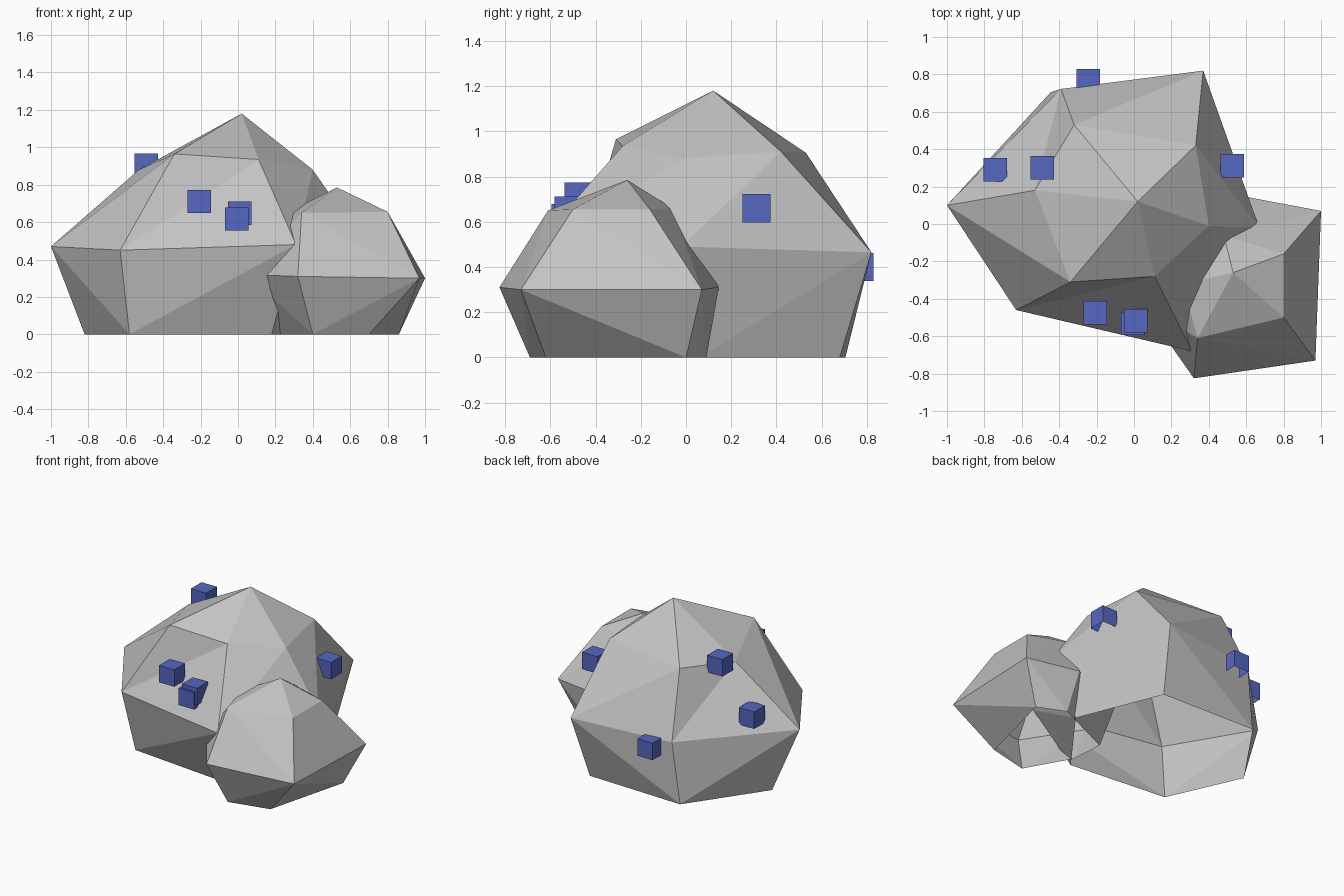
import bpy, bmesh

if "Cube" in bpy.data.objects:
    bpy.data.objects.remove(bpy.data.objects["Cube"])


def material(name, rgb):
    m = bpy.data.materials.new(name)
    m.diffuse_color = (*rgb, 1)
    m.use_nodes = True
    m.node_tree.nodes["Principled BSDF"].inputs["Base Color"].default_value = m.diffuse_color
    return m


stone = material("grey stone", (0.55, 0.55, 0.55))
ore = material("blue ore", (0.09, 0.135, 0.53))


def finish(name, bm, mat):
    me = bpy.data.meshes.new(name)
    bm.to_mesh(me)
    bm.free()
    me.materials.append(mat)
    ob = bpy.data.objects.new(name, me)
    bpy.context.collection.objects.link(ob)
    return ob


def boulder(name, base, points, dents=()):
    """Faceted rock with an open underside; dents are hull edges turned inward."""
    bm = bmesh.new()
    vs = [bm.verts.new((x, y, 0)) for x, y in base]
    vs += [bm.verts.new(p) for p in points]
    bmesh.ops.convex_hull(bm, input=bm.verts[:])
    n = len(base)
    for a, b in dents:
        e = bm.edges.get((vs[a], vs[b])) if vs[a].is_valid and vs[b].is_valid else None
        if e and len(e.link_faces) == 2:
            bmesh.utils.edge_rotate(e, False)
    loose = [v for v in bm.verts if not v.link_faces]
    bmesh.ops.delete(bm, geom=loose, context='VERTS')
    bmesh.ops.recalc_face_normals(bm, faces=bm.faces[:])
    under = [f for f in bm.faces if all(v.co.z < 1e-4 for v in f.verts)]
    bmesh.ops.delete(bm, geom=under, context='FACES')
    return finish(name, bm, stone)


# Large rock: base, girdle, shoulder ring, peak
boulder("large_rock",
        [(-.82, .165), (-.58, -.37), (.18, -.445), (.56, .06), (.31, .68), (-.445, .705)],
        [(-1, .10, .47), (-.63, -.46, .45), (.31, -.68, .48),
         (.67, -.02, .49), (.37, .82, .465), (-.39, .722, .45),
         (-.34, -.31, .965), (.11, -.28, .935), (.40, -.01, .88),
         (.33, .42, .91), (-.32, .53, .905), (-.53, .18, .88),
         (.02, .12, 1.18)],
        dents=[(12, 8), (6, 16), (7, 2)])

# Small rock leaning into the large one
boulder("small_rock",
        [(.40, -.69), (.70, -.62), (.86, 0), (.66, .09), (.20, -.12), (.22, -.37)],
        [(.32, -.825, .31), (.97, -.73, .30), (1, .07, .30),
         (.60, .145, .31), (.12, -.05, .31), (.05, -.44, .32),
         (.34, -.61, .65), (.80, -.50, .655), (.80, -.16, .655),
         (.48, -.06, .66), (.26, -.32, .65), (.53, -.26, .785)])

# Ore cubes set into the large rock, open below
for i, c in enumerate([(-.49, .30, .905), (-.207, -.475, .71), (.01, -.518, .648),
                       (-.007, -.532, .617), (.525, .312, .66), (-.742, .29, .582),
                       (-.245, .767, .40)]):
    bm = bmesh.new()
    bmesh.ops.create_cube(bm, size=.125)
    bottom = [f for f in bm.faces if f.normal.z < -.5]
    bmesh.ops.delete(bm, geom=bottom, context='FACES')
    finish(f"ore_cube_{i + 1}", bm, ore).location = c
